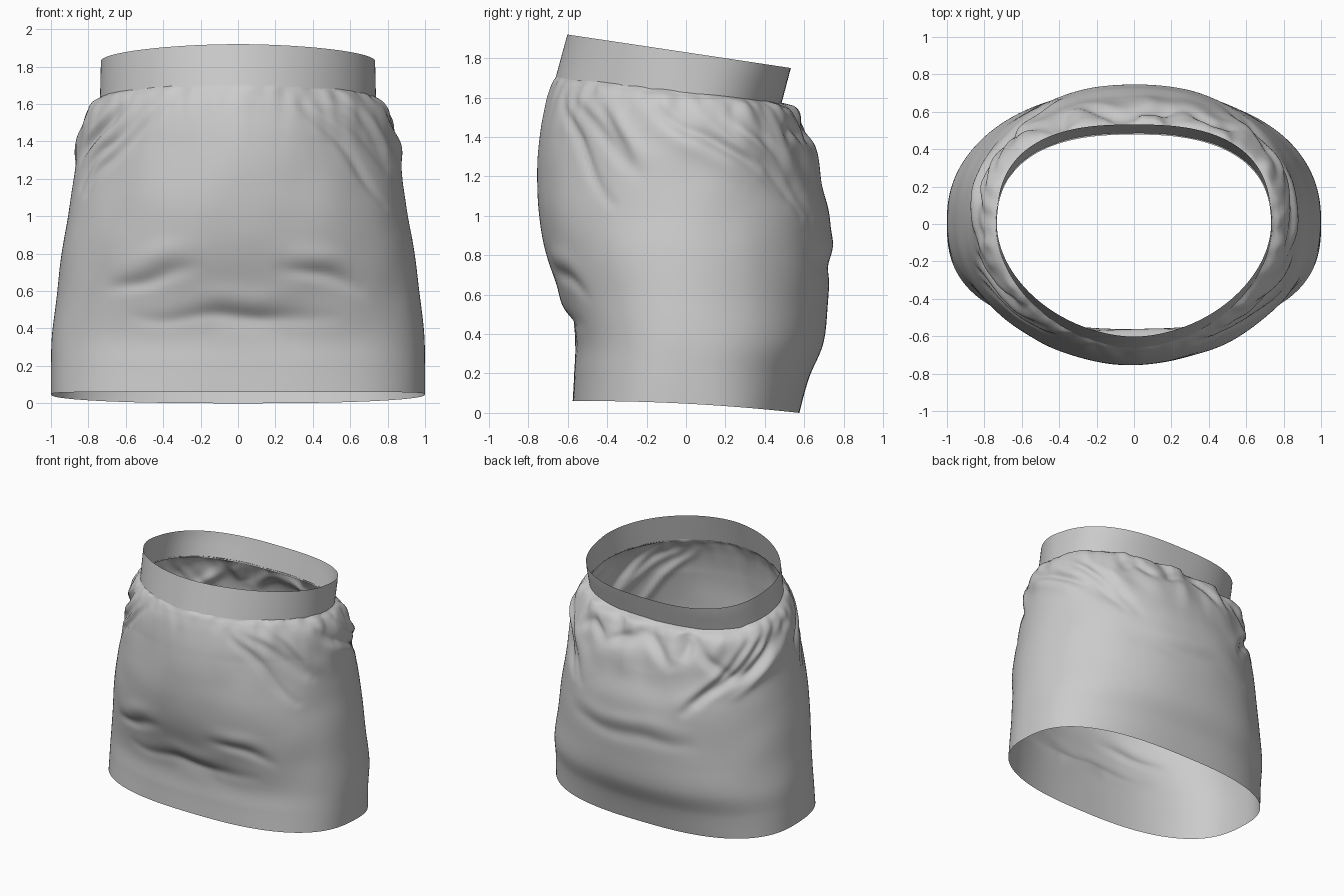
import bpy, bmesh, math, random
from mathutils import Vector, noise

if "Cube" in bpy.data.objects:
    bpy.data.objects.remove(bpy.data.objects["Cube"])

SEG = 220
random.seed(4)

def spow(c, e):
    return math.copysign(abs(c) ** e, c)

def ring_point(key, t):
    # key: front z, front y, back z, back y, half width
    zf, yf, zb, yb, w = key
    s, c = math.sin(t), math.cos(t)
    # squareness of the outline follows the height
    n = 1.85 + 0.75 * max(0, 1 - zf / 1.4) if c >= 0 else 2.12 + 0.5 * min(1, abs(zb / 0.85 - 1)) ** 2
    k = spow(c, 2 / n)
    mid = 0.075 * (yf + yb)
    y = mid + ((yf - mid) * k if c >= 0 else (mid - yb) * k)
    z = zf + (zb - zf) * (y - yf) / (yb - yf) + 0.018 * (1 - k * k) * max(0, 1 - zf)
    return Vector((w * spow(s, 2 / n), y, z))

def spline(keys, u):
    f = u * (len(keys) - 1)
    i = min(int(f), len(keys) - 2)
    f -= i
    p = [keys[max(0, min(len(keys) - 1, i + d))] for d in (-1, 0, 1, 2)]
    return [b + 0.5 * f * (c - a + f * (2 * a - 5 * b + 4 * c - d + f * (3 * b - a - 3 * c + d)))
            for a, b, c, d in zip(*p)]

def loft(name, keys, rows, offset=None):
    bm = bmesh.new()
    rings = []
    for r in range(rows + 1):
        key = spline(keys, r / rows)
        ring = []
        for i in range(SEG):
            t = 2 * math.pi * i / SEG
            p = ring_point(key, t)
            if offset:
                out = Vector((math.sin(t) * 0.7, -math.cos(t), 0)).normalized()
                p += out * offset(t, p, r / rows)
            ring.append(bm.verts.new(p))
        rings.append(ring)
    for a, b in zip(rings, rings[1:]):
        for i in range(SEG):
            j = (i + 1) % SEG
            bm.faces.new((a[i], a[j], b[j], b[i]))
    mesh = bpy.data.meshes.new(name)
    bm.to_mesh(mesh)
    bm.free()
    for f in mesh.polygons:
        f.use_smooth = True
    ob = bpy.data.objects.new(name, mesh)
    bpy.context.collection.objects.link(ob)
    return ob

# Folds: angle and height of both ends, width, depth (0 = front, 90 = right, 180 = back)
folds = [(-28, .46, 28, .46, .04, -.012), (-9, .43, 9, .43, .08, -.018), (-16, .57, 16, .57, .07, .012)]
folds += [(150, .75, 210, .75, .05, -.012), (150, .86, 210, .86, .06, .012)]

def vary(a, za, b, zb, width, depth):
    r = random.uniform
    folds.append((a + r(-3, 3), za, b + r(-6, 6), zb + r(-.08, .08), width * r(.8, 1.4), depth * r(.7, 1.3)))

for side in (-1, 1):
    # slanted creases on the front
    folds.append((side * 40, .62, side * 14, .72, .04, -.017))
    folds.append((side * 40, .72, side * 14, .83, .06, .012))
    # drapes from the front of the waist down to the hips
    for i in range(3):
        a, b = side * (29 + 9 * i), side * (62 + 7 * i)
        vary(a, 1.60, b, 1.13 + .07 * i, .028, -.028)
        vary(a + side * 5, 1.60, b + side * 5, 1.2 + .07 * i, .04, .012)
    # drapes from the sides sweeping to the back
    for i in range(4):
        a, b, low = side * (80 + 11 * i), side * (124 + 10 * i), 1.16 - .04 * i
        vary(a, 1.54, b, low, .03, -.028)
        vary(a - side * 5, 1.54, b - side * 5, low + .06, .045, .016)
# bunching at the back
for i in range(6):
    h = .07 if i % 2 else -.05
    vary(138 + 15 * i, 1.42 + h, 150 + 15 * i, 1.38 - h, .035, -.025)

def fold_depth(a, z, f):
    ax, az, bx, bz, width, depth = f
    px, pz = (a - ax) / 75, z - az
    dx, dz = (bx - ax) / 75, bz - az
    k = max(0, min(1, (px * dx + pz * dz) / (dx * dx + dz * dz)))
    r = math.hypot(px - k * dx, pz - k * dz) / width
    return depth * (0.3 + 0.7 * math.sin(math.pi * k)) * math.exp(-r * r) if r < 4 else 0

def wrinkles(t, p, u):
    # wander the folds a little so that they look like cloth
    bend = noise.noise_vector(p * 3.2)
    a = math.degrees(t) + 4 * bend.x
    z = p.z + 0.035 * bend.y
    d = sum(fold_depth(b, z, f) for f in folds for b in (a, a - 360))
    top = 1.64 - 0.12 * p.y - p.z
    back = 0.5 - 0.5 * math.cos(t)
    # gathers below the band, coarser and deeper towards the back
    fine = noise.noise(Vector((p.x * 14, p.y * 14, p.z * 2)))
    coarse = noise.noise(Vector((p.x * 6, p.y * 6, p.z * 4 + 3)))
    d += 0.022 * fine * math.exp(-max(top, 0) / 0.13)
    d += 0.045 * coarse * back * math.exp(-(top / 0.3) ** 2)
    d += 0.008 * noise.noise(p * 3.5) * min(1, p.z)
    return d * min(1, (1 - u) / 0.06)

# Skirt body
skirt = [
    (.06, -.575, .00, .575, 1.00),
    (.20, -.568, .18, .625, 1.00),
    (.36, -.566, .36, .698, .995),
    (.56, -.622, .58, .722, .97),
    (.80, -.707, .82, .733, .94),
    (1.02, -.748, 1.00, .727, .91),
    (1.22, -.752, 1.16, .688, .88),
    (1.42, -.740, 1.33, .648, .855),
    (1.57, -.714, 1.47, .590, .825),
    (1.66, -.683, 1.54, .545, .785),
    (1.71, -.656, 1.575, .478, .733),
]
loft("skirt_body", skirt, 130, wrinkles)

# Waistband
loft("waistband", [(1.70, -.662, 1.56, .482, .738), (1.92, -.602, 1.75, .532, .733)], 6)
